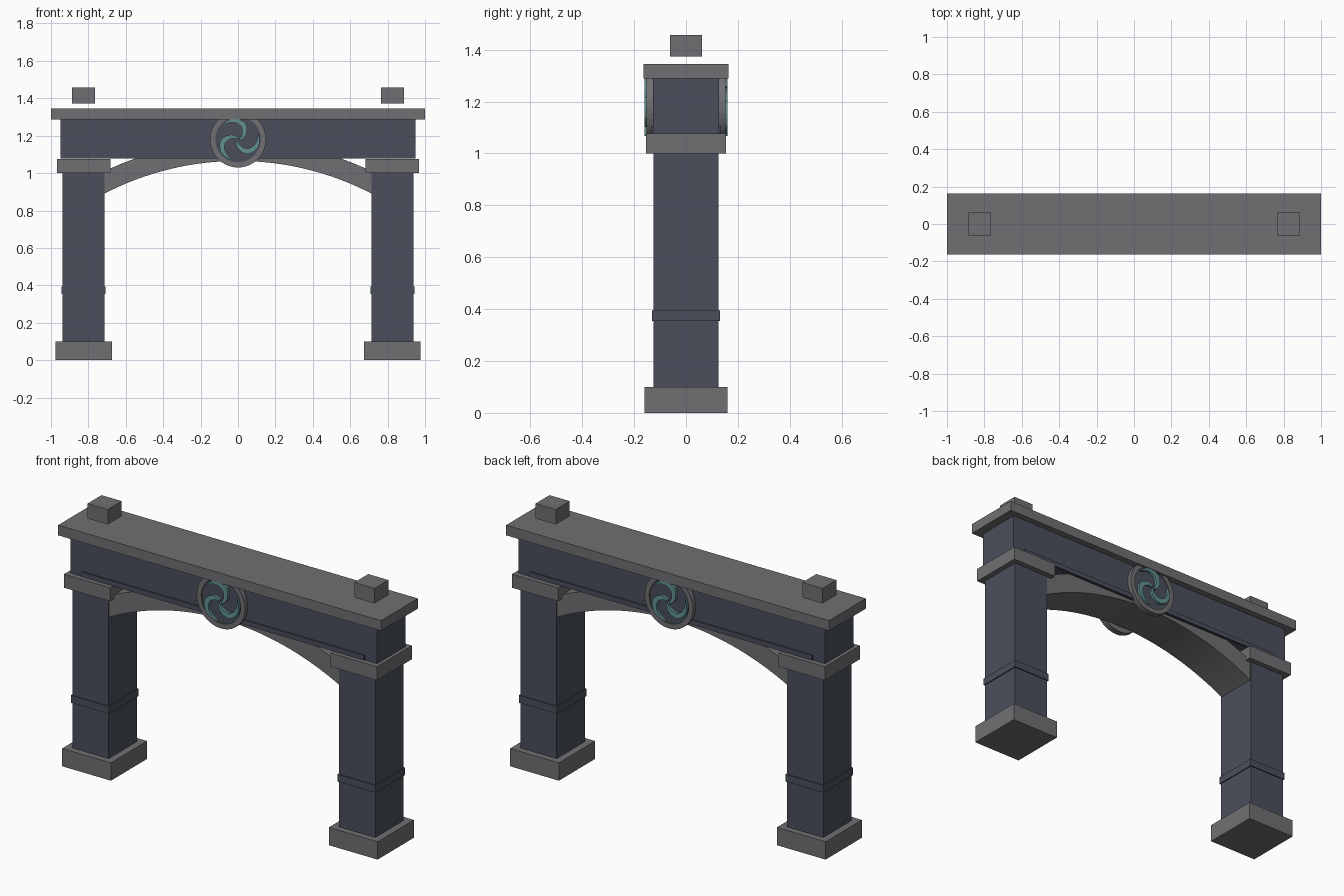
import bpy, bmesh, math

if "Cube" in bpy.data.objects:
    bpy.data.objects.remove(bpy.data.objects["Cube"])


def material(name, rgb):
    m = bpy.data.materials.new(name)
    m.diffuse_color = (*rgb, 1)
    m.use_nodes = True
    m.node_tree.nodes["Principled BSDF"].inputs["Base Color"].default_value = m.diffuse_color
    return m


STONE = material("grey_stone", (0.163, 0.163, 0.172))
SLATE = material("slate_blue", (0.069, 0.078, 0.105))
TEAL = material("pale_teal", (0.125, 0.28, 0.28))


def finish(name, bm, mat):
    bmesh.ops.recalc_face_normals(bm, faces=bm.faces)
    me = bpy.data.meshes.new(name)
    bm.to_mesh(me)
    bm.free()
    me.materials.append(mat)
    ob = bpy.data.objects.new(name, me)
    bpy.context.collection.objects.link(ob)
    return ob


def box(name, x, y, z, mat):
    """Box from (min, max) ranges."""
    bm = bmesh.new()
    bmesh.ops.create_cube(bm, size=1)
    for v in bm.verts:
        v.co = [(r[0] + r[1]) / 2 + c * (r[1] - r[0]) for c, r in zip(v.co, (x, y, z))]
    return finish(name, bm, mat)


def strip(bm, side_a, side_b, y0, y1, closed=False):
    """Solid between two matching (x, z) outlines, running from y0 to y1."""
    rings = [[bm.verts.new(p) for p in
              ((a[0], y0, a[1]), (b[0], y0, b[1]), (b[0], y1, b[1]), (a[0], y1, a[1]))]
             for a, b in zip(side_a, side_b)]
    pairs = list(zip(rings, rings[1:]))
    if closed:
        pairs.append((rings[-1], rings[0]))
    else:
        bm.faces.new(rings[0])
        bm.faces.new(rings[-1])
    for r, s in pairs:
        for i in range(4):
            j = (i + 1) % 4
            bm.faces.new((r[i], r[j], s[j], s[i]))


def arc(r, cz, a0, a1, n):
    return [(r * math.sin(a0 + (a1 - a0) * i / n), cz + r * math.cos(a0 + (a1 - a0) * i / n))
            for i in range(n + 1)]


# Pillars with plinth, band, capital and the block above
for side, s in (("left", -1), ("right", 1)):
    cx = 0.826 * s
    for part, hx, hy, z, mat in (
            ("plinth", 0.151, 0.16, (0, 0.1), STONE),
            ("pillar", 0.112, 0.125, (0.1, 1.0), SLATE),
            ("pillar_band", 0.118, 0.131, (0.354, 0.395), SLATE),
            ("capital", 0.143, 0.155, (1.0, 1.076), STONE),
            ("top_block", 0.0625, 0.0615, (1.373, 1.457), STONE)):
        box(f"{side}_{part}", (cx - hx, cx + hx), (-hy, hy), z, mat)

# Lintel, its lower trim and the top slab
box("lintel", (-0.95, 0.95), (-0.127, 0.127), (1.077, 1.29), SLATE)
box("lintel_trim", (-0.876, 0.876), (-0.135, 0.135), (1.079, 1.106), SLATE)
box("top_slab", (-1, 1), (-0.163, 0.163), (1.288, 1.345), STONE)

# Shallow arch between the pillars
bm = bmesh.new()
half_in, half_out = math.asin(0.717 / 1.548), math.asin(0.717 / 1.655)
strip(bm, arc(1.548, -0.483, -half_in, half_in, 32),
      arc(1.655, -0.483, -half_out, half_out, 32), -0.12, 0.12)
finish("arch", bm, STONE)

# Spiral arm control points: angle, radius, width
ARM = [(-110, 0.008, 0.012), (-75, 0.048, 0.024), (-50, 0.083, 0.030),
       (-20, 0.104, 0.024), (18, 0.114, 0.004)]


def arm_sides(turn):
    pts = []
    for p, q in zip(ARM, ARM[1:]):
        pts += [[a + (b - a) * k / 4 for a, b in zip(p, q)] for k in range(4)]
    pts.append(ARM[-1])
    sides = []
    for sign in (-0.5, 0.5):
        line = []
        for i, (ang, r, w) in enumerate(pts):
            # offset at right angles to the path
            def xy(p):
                t = math.radians(p[0] + turn)
                return p[1] * math.cos(t), p[1] * math.sin(t)
            a, b = xy(pts[max(i - 1, 0)]), xy(pts[min(i + 1, len(pts) - 1)])
            d = math.hypot(b[0] - a[0], b[1] - a[1])
            x, z = xy((ang, r))
            line.append((x - (b[1] - a[1]) / d * w * sign,
                         1.18 + z + (b[0] - a[0]) / d * w * sign))
        sides.append(line)
    return sides


# Round medallion on both faces of the lintel
for face, turn in (("front", 0), ("back", math.pi)):
    parts = []
    bm = bmesh.new()
    strip(bm, arc(0.122, 1.18, 0, math.tau, 40)[:-1],
          arc(0.15, 1.18, 0, math.tau, 40)[:-1], -0.152, -0.118, closed=True)
    parts.append(finish(f"{face}_medallion_ring", bm, STONE))

    bm = bmesh.new()
    strip(bm, [(0, 1.18 + z * 0.124) for z in (-1, 1)], [(0.001, 1.18 + z * 0.124) for z in (-1, 1)],
          -0.12, -0.119)
    bm.clear()
    rim = [[bm.verts.new((x, y, z)) for x, z in arc(0.124, 1.18, 0, math.tau, 40)[:-1]]
           for y in (-0.145, -0.118)]
    for i in range(40):
        bm.faces.new((rim[0][i], rim[0][i - 1], rim[1][i - 1], rim[1][i]))
    for loop in rim:
        bm.faces.new(loop)
    parts.append(finish(f"{face}_medallion_disc", bm, SLATE))

    bm = bmesh.new()
    for k in range(3):
        strip(bm, *arm_sides(120 * k), -0.16, -0.144)
    parts.append(finish(f"{face}_medallion_spiral", bm, TEAL))
    for ob in parts:
        ob.rotation_euler.z = turn
